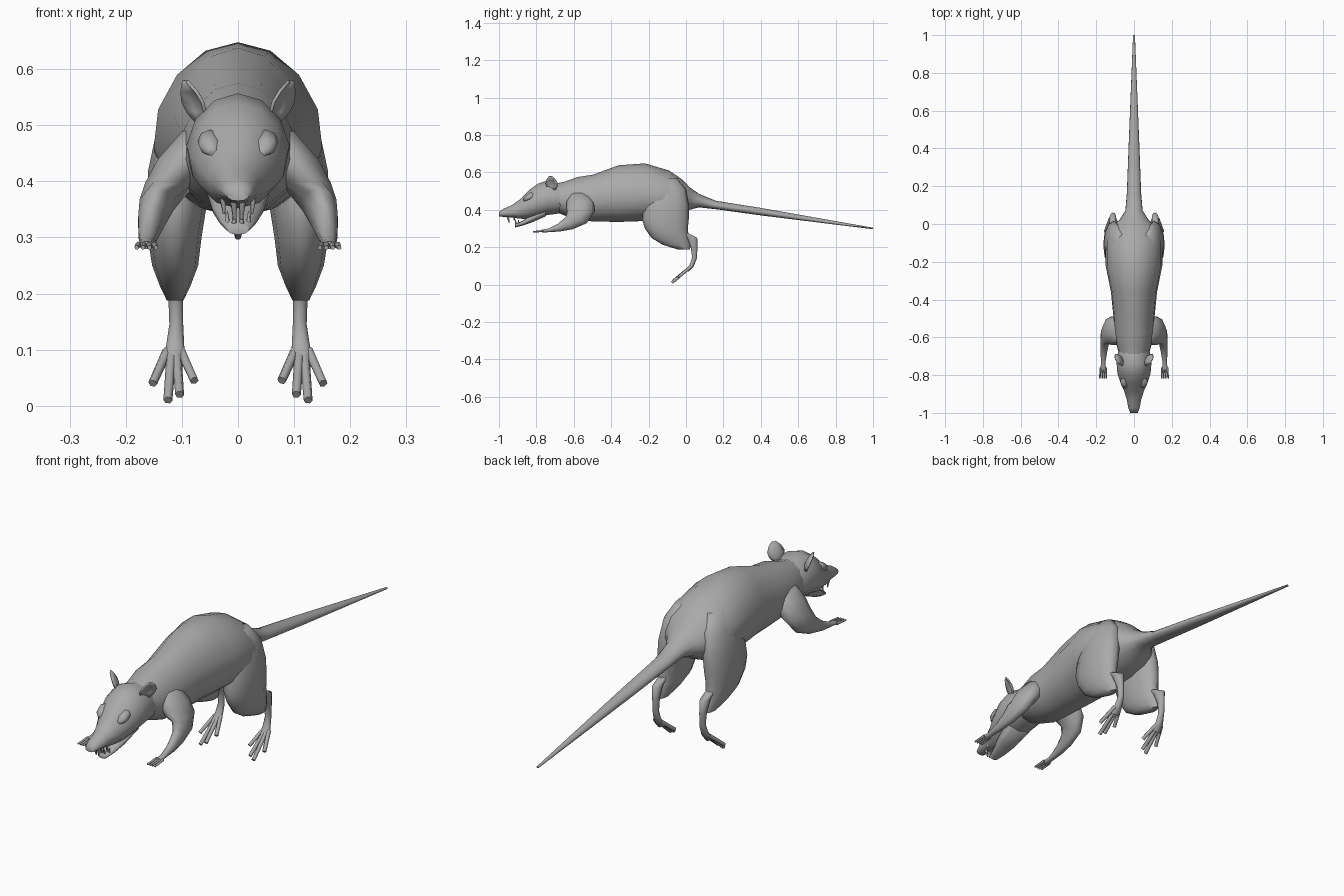
import bpy, bmesh, math
from mathutils import Vector

grey = bpy.data.materials.new("fur_grey")
grey.diffuse_color = (0.4, 0.4, 0.4, 1)


def finish(name, bm, angle=70):
    bmesh.ops.recalc_face_normals(bm, faces=bm.faces)
    me = bpy.data.meshes.new(name)
    bm.to_mesh(me)
    bm.free()
    me.materials.append(grey)
    ob = bpy.data.objects.new(name, me)
    bpy.context.collection.objects.link(ob)
    bpy.ops.object.select_all(action='DESELECT')
    ob.select_set(True)
    bpy.context.view_layer.objects.active = ob
    bpy.ops.object.shade_smooth_by_angle(angle=math.radians(angle))
    return ob


def loft(name, rings, n=12, pear=0.0, side=1):
    """Rings (x, y, z, tilt, rx, rv): one axis along x, the other tilted in the yz plane."""
    bm = bmesh.new()
    loops = []
    for x, y, z, tilt, rx, rv in rings:
        t = math.radians(tilt)
        loop = []
        for i in range(n):
            a = 2 * math.pi * i / n + math.pi / 2
            v = math.sin(a)
            px = x + rx * math.cos(a) * (1 - pear * v)
            loop.append(bm.verts.new((side * px, y + rv * v * math.cos(t), z + rv * v * math.sin(t))))
        loops.append(loop)
    for a, b in zip(loops, loops[1:]):
        for i in range(n):
            j = (i + 1) % n
            bm.faces.new((a[i], a[j], b[j], b[i]))
    bm.faces.new(loops[0])
    bm.faces.new(loops[-1])
    return finish(name, bm)


def spine(rows):
    """Turn (y, top, bottom, half width) rows into upright rings."""
    return [(0, y, (t + b) / 2, 90, w, (t - b) / 2) for y, t, b, w in rows]


def rod(name, p, q, r1, r2, n=6):
    """Straight tapered rod from p to q."""
    p, q = Vector(p), Vector(q)
    d = (q - p).normalized()
    u = d.orthogonal().normalized()
    w = d.cross(u)
    bm = bmesh.new()
    ends = [[bm.verts.new(c + r * (u * math.cos(k * 2 * math.pi / n) + w * math.sin(k * 2 * math.pi / n)))
             for k in range(n)] for c, r in ((p, r1), (q, r2))]
    for i in range(n):
        j = (i + 1) % n
        bm.faces.new((ends[0][i], ends[0][j], ends[1][j], ends[1][i]))
    for e in ends:
        bm.faces.new(e)
    return finish(name, bm)


# Body running into the tail
loft("body_and_tail", spine([
    (-.70, .54, .39, .075), (-.65, .55, .37, .09), (-.58, .575, .345, .105),
    (-.50, .587, .338, .108), (-.36, .638, .335, .122), (-.22, .648, .34, .15),
    (-.09, .61, .35, .15), (-.02, .562, .375, .125), (.02, .52, .40, .078),
    (.07, .485, .413, .046), (.16, .448, .403, .038), (.40, .41, .37, .029),
    (1.0, .304, .296, .005)]), 14, 0.12)

# Head, from the neck to the nose
loft("head", spine([
    (-.63, .53, .39, .07), (-.68, .54, .38, .085), (-.74, .557, .372, .092),
    (-.79, .54, .362, .088), (-.84, .505, .352, .072), (-.88, .462, .352, .054),
    (-.93, .425, .358, .038), (-.975, .406, .362, .03), (-1.0, .388, .365, .02)]), 12, 0.1)

# Open lower jaw
loft("lower_jaw", spine([
    (-.75, .42, .365, .06), (-.83, .372, .33, .047), (-.875, .34, .315, .033),
    (-.915, .325, .305, .021)]), 10)

for s, tag in ((1, "left"), (-1, "right")):
    # Brow bump over the eye
    loft("brow_" + tag, [(.045, -.80, .475, 90, .012, .012), (.05, -.83, .472, 90, .022, .02),
                         (.05, -.855, .462, 90, .019, .016), (.046, -.868, .453, 90, .008, .008)], 8, 0, s)

    # Cupped ear
    bm = bmesh.new()
    rows = []
    for k, width in enumerate((.016, .032, .036, .027, .008)):
        c = Vector((.068, -.715, .505)) + Vector((.027, -.01, .074)) * (k / 4)
        row = []
        for f in (-1, -.5, 0, .5, 1):
            p = c + Vector((.5, .85, 0)) * f * width + Vector((-.85, .5, 0)) * (1 - f * f) * width * .4
            row.append(bm.verts.new((s * p.x, p.y, p.z)))
        rows.append(row)
    for a, b in zip(rows, rows[1:]):
        for i in range(4):
            bm.faces.new((a[i], a[i + 1], b[i + 1], b[i]))
    ear = finish("ear_" + tag, bm)
    mod = ear.modifiers.new("thickness", 'SOLIDIFY')
    mod.thickness = .006
    mod.offset = 0

    # Upper and lower incisors and side teeth
    rod("upper_incisor_" + tag, (s * .008, -.955, .37), (s * .006, -.945, .332), .007, .003)
    rod("lower_incisor_" + tag, (s * .007, -.905, .315), (s * .006, -.915, .35), .006, .002)
    rod("upper_side_tooth_" + tag, (s * .027, -.92, .37), (s * .025, -.918, .342), .006, .002)
    rod("lower_side_tooth_" + tag, (s * .018, -.895, .32), (s * .02, -.895, .346), .005, .002)

    # Front leg: shoulder, elbow, forearm, paw
    loft("front_leg_" + tag, [
        (.07, -.57, .49, 0, .03, .05), (.095, -.565, .44, 0, .05, .075),
        (.122, -.565, .395, -5, .046, .075), (.145, -.583, .358, -30, .032, .06),
        (.155, -.625, .328, -60, .024, .037), (.16, -.68, .304, -70, .018, .021),
        (.163, -.735, .29, -85, .012, .01), (.163, -.77, .286, -90, .016, .007)], 10, 0, s)
    for i in range(4):
        x = .149 + i * .0095
        rod(f"finger_{tag}_{i}", (s * x, -.76, .287), (s * (x + (i - 1.5) * .002), -.818, .282), .006, .004)

    # Hind leg: heavy thigh narrowing to the knee
    loft("thigh_" + tag, [
        (.075, -.10, .57, 0, .03, .05), (.093, -.10, .51, 0, .048, .10),
        (.105, -.105, .42, 0, .055, .12), (.11, -.11, .35, 0, .053, .125),
        (.113, -.105, .30, 0, .048, .115), (.112, -.085, .25, 0, .041, .10),
        (.112, -.05, .213, 0, .027, .075), (.112, -.012, .188, 0, .015, .033)], 12, 0, s)

    # Hock and long foot
    loft("hind_foot_" + tag, [
        (.112, -.01, .275, 0, .018, .02), (.112, .03, .25, 0, .018, .03),
        (.111, .043, .20, 0, .014, .018), (.11, .046, .145, -5, .013, .013),
        (.112, .032, .105, -30, .017, .012), (.114, .008, .075, -45, .024, .009)], 10, 0, s)
    toes = ((.152, -.04, .04), (.125, -.075, .01), (.104, -.068, .02), (.078, -.035, .045))
    for i, (x, y, z) in enumerate(toes):
        x0 = .126 - i * .008
        rod(f"toe_{tag}_{i}", (s * x0, .028, .098), (s * x, y, z), .009, .008)
